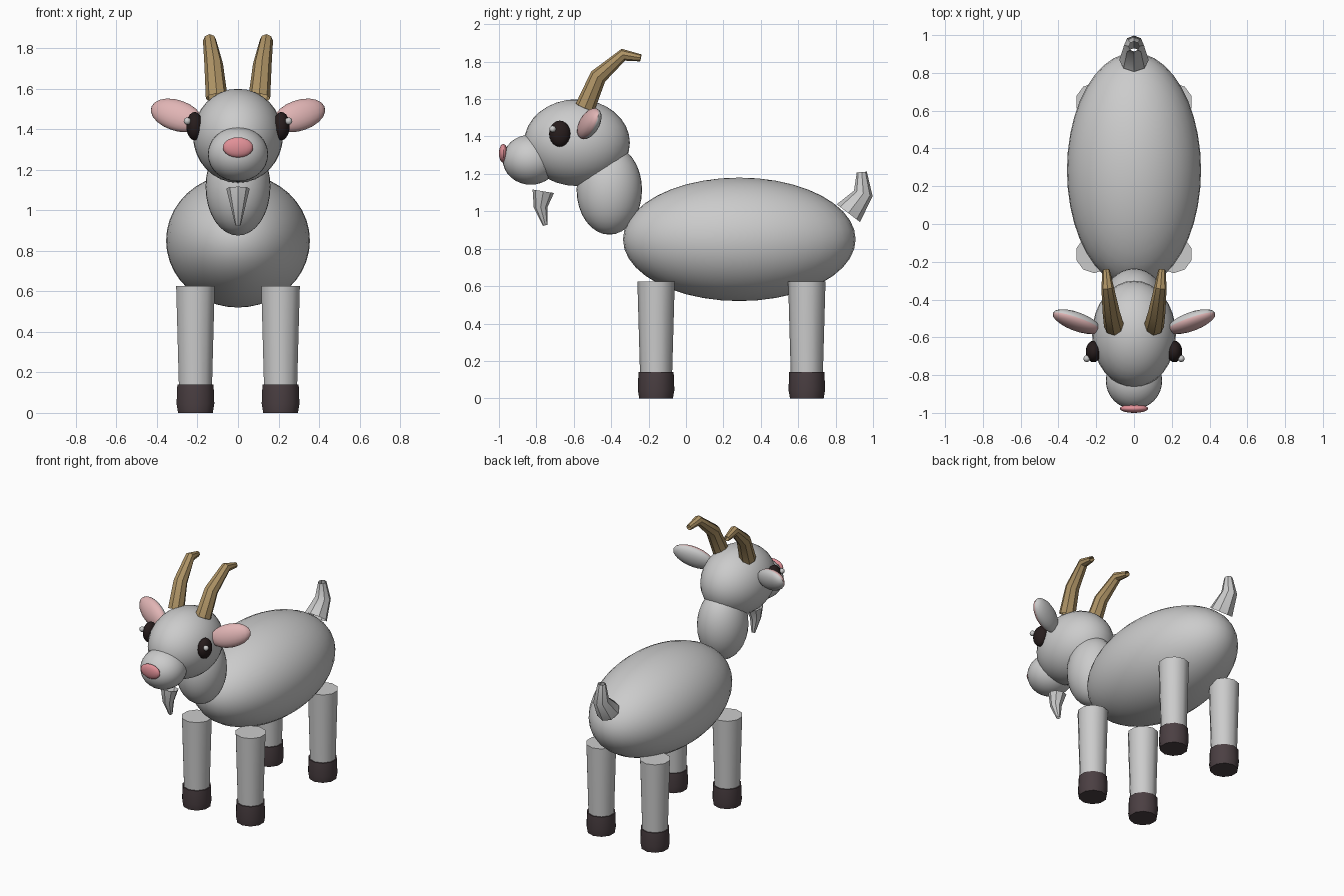
import bpy, bmesh, math
from mathutils import Vector, Matrix

if "Cube" in bpy.data.objects:
    bpy.data.objects.remove(bpy.data.objects["Cube"])


def material(name, rgb):
    m = bpy.data.materials.new(name)
    m.diffuse_color = (*rgb, 1)
    m.use_nodes = True
    m.node_tree.nodes["Principled BSDF"].inputs["Base Color"].default_value = m.diffuse_color
    return m


HORN = material("horn", (0.42, 0.29, 0.13))
HOOF = material("hoof", (0.07, 0.05, 0.055))
EYE = material("eye", (0.02, 0.012, 0.012))
NOSE = material("nose", (0.75, 0.28, 0.31))
INNER = material("ear_inner", (0.75, 0.46, 0.46))
GREY = material("coat", (0.8, 0.8, 0.8))
GLINT = material("glint", (0.9, 0.9, 0.9))


def finish(name, bm, mat=None):
    me = bpy.data.meshes.new(name)
    bmesh.ops.recalc_face_normals(bm, faces=bm.faces)
    bm.to_mesh(me)
    bm.free()
    ob = bpy.data.objects.new(name, me)
    bpy.context.collection.objects.link(ob)
    if mat:
        me.materials.append(mat)
    bpy.ops.object.select_all(action='DESELECT')
    ob.select_set(True)
    bpy.context.view_layer.objects.active = ob
    bpy.ops.object.shade_smooth_by_angle(angle=math.radians(40))
    return ob


def ellipsoid(name, centre, radii, mat=None, rot=Matrix.Identity(4), seg=32):
    bm = bmesh.new()
    m = Matrix.Translation(centre) @ rot @ Matrix.Diagonal((*radii, 1))
    bmesh.ops.create_uvsphere(bm, u_segments=seg, v_segments=seg // 2, radius=1, matrix=m)
    return finish(name, bm, mat)


def tube(name, points, mat=None, sides=8, caps=False):
    """Straight-segment tube through (x, y, z, radius) points."""
    bm = bmesh.new()
    pos = [Vector(p[:3]) for p in points]
    rings = []
    for i, p in enumerate(points):
        a, b = pos[max(i - 1, 0)], pos[min(i + 1, len(pos) - 1)]
        t = Vector((0, 0, 0))
        if i > 0:
            t += (pos[i] - a).normalized()
        if i < len(pos) - 1:
            t += (b - pos[i]).normalized()
        t.normalize()
        v = t.cross(Vector((1, 0, 0))).normalized()
        u = v.cross(t)
        rings.append([bm.verts.new(pos[i] + p[3] * (math.sin(k * math.tau / sides) * u
                                                    + math.cos(k * math.tau / sides) * v))
                      for k in range(sides)])
    for r, s in zip(rings, rings[1:]):
        for k in range(sides):
            n = (k + 1) % sides
            bm.faces.new((r[k], r[n], s[n], s[k]))
    if caps:
        bm.faces.new(rings[0])
        bm.faces.new(rings[-1])
    return finish(name, bm, mat)


# Trunk, neck and head
ellipsoid("body", (0, 0.285, 0.85), (0.355, 0.622, 0.33), seg=40)
ellipsoid("neck", (0, -0.41, 1.115), (0.16, 0.175, 0.24))
ellipsoid("head", (0, -0.583, 1.367), (0.222, 0.283, 0.232))
ellipsoid("muzzle", (0, -0.83, 1.276), (0.149, 0.15, 0.134))
ellipsoid("nose", (0, -0.977, 1.31), (0.075, 0.023, 0.05), NOSE, seg=20)

# Beard and tail
tube("beard", [(0, -0.763, 1.107, 0.058), (0, -0.777, 1.022, 0.037), (0, -0.752, 0.925, 0.013)])
tube("tail", [(0, 0.868, 0.99, 0.078), (0, 0.948, 1.095, 0.052), (0, 0.94, 1.21, 0.027)])

for s, side in ((1, "right"), (-1, "left")):
    # Eyes with glints
    ellipsoid(f"eye_{side}", (s * 0.214, -0.675, 1.415), (0.041, 0.057, 0.07), EYE, seg=20)
    ellipsoid(f"eye_glint_{side}", (s * 0.25, -0.713, 1.44), (0.018, 0.018, 0.018), GLINT, seg=12)

    # Horns sweeping back
    tube(f"horn_{side}", [(s * 0.105, -0.54, 1.555, 0.054), (s * 0.12, -0.47, 1.72, 0.046),
                          (s * 0.14, -0.335, 1.837, 0.033), (s * 0.148, -0.242, 1.82, 0.019)],
         HORN)

    # Ears: grey back, pink front
    d = Vector((s * 0.13, 0.05, 0.045)).normalized()
    b = Vector((0, 0.3, 1)).cross(d).normalized()
    u = d.cross(b)
    rot = Matrix((d, b, u)).transposed().to_4x4()
    ear = ellipsoid(f"ear_{side}", (s * 0.303, -0.517, 1.468), (0.14, 0.047, 0.077), GREY, rot, 20)
    ear.data.materials.append(INNER)
    for f in ear.data.polygons:
        if f.normal.dot(b) * s < 0:
            f.material_index = 1

    # Legs and hooves
    for y, end in ((-0.16, "front"), (0.646, "back")):
        x = s * 0.21
        tube(f"{end}_leg_{side}", [(x, y, 0.10, 0.085), (x, y, 0.625, 0.1)], sides=10, caps=True)
        tube(f"{end}_hoof_{side}", [(x, y, 0, 0.09), (x, y, 0.045, 0.098), (x, y, 0.14, 0.094)],
             HOOF, sides=10, caps=True)
